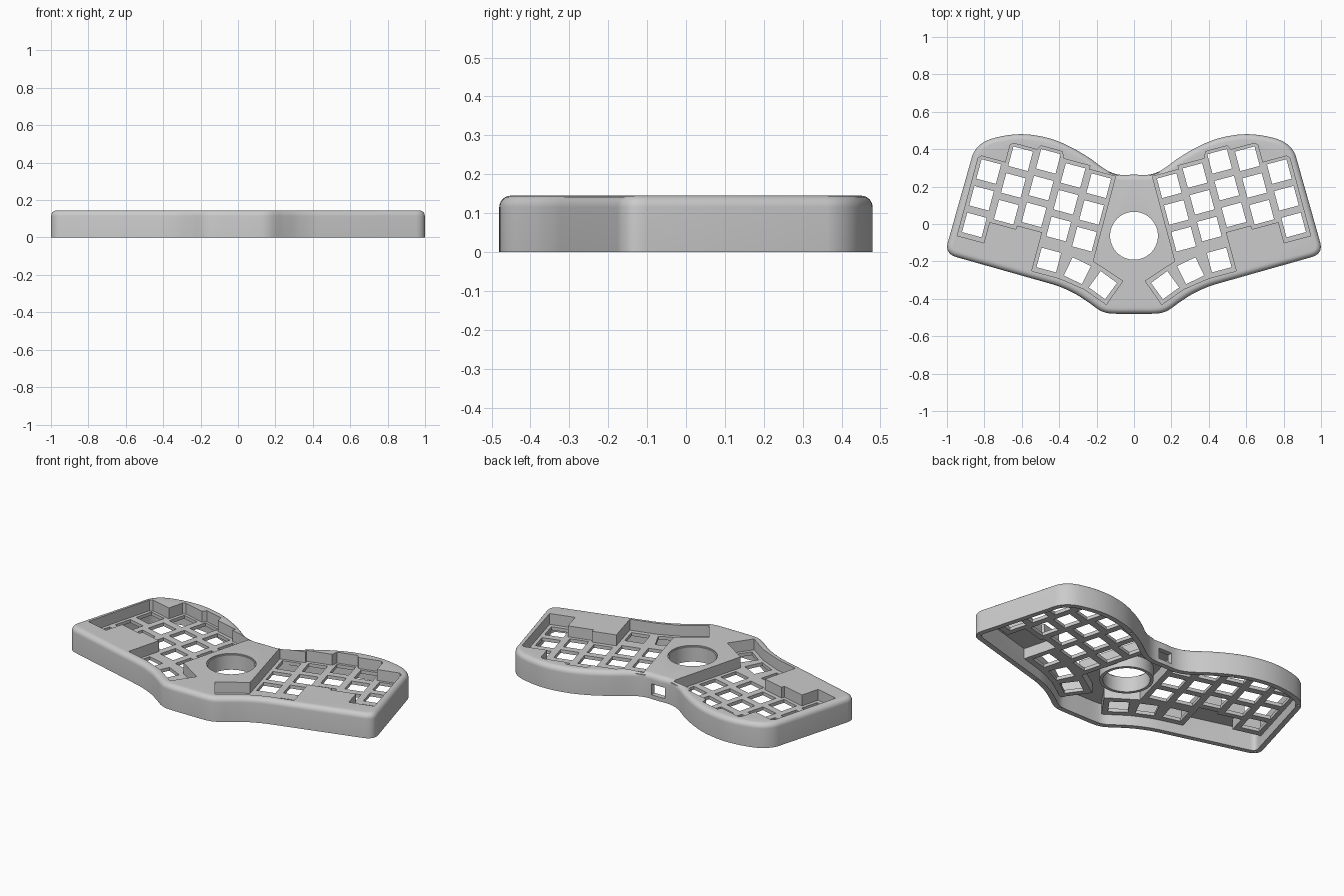
import bpy, bmesh
from math import cos, sin, pi, radians
from mathutils import Vector, Matrix

if "Cube" in bpy.data.objects:
    bpy.data.objects.remove(bpy.data.objects["Cube"])

HEIGHT, FLOOR, PLATE_BOTTOM, ROUND = 0.145, 0.08, 0.06, 0.03
TILT = Matrix.Rotation(radians(15), 2)

grey = bpy.data.materials.new("matte_grey")
grey.use_nodes = True
grey.diffuse_color = (0.6, 0.6, 0.6, 1)
grey.node_tree.nodes["Principled BSDF"].inputs["Base Color"].default_value = grey.diffuse_color


def mirrored(poly):
    return [Vector((-p.x, p.y)) for p in reversed(poly)]


def offset(poly, d):
    """Move a counter-clockwise outline outward by d."""
    out = []
    for i, p in enumerate(poly):
        a = (p - poly[i - 1]).normalized()
        b = (poly[(i + 1) % len(poly)] - p).normalized()
        n1, n2 = Vector((a.y, -a.x)), Vector((b.y, -b.x))
        out.append(p + (n1 + n2) * d / (1 + n1.dot(n2)))
    return out


def smooth_path(points, steps=6):
    """Hermite curve through the points; long spans stay straight."""
    last = len(points) - 1
    tangents = [(points[min(i + 1, last)] - points[max(i - 1, 0)]).normalized()
                for i in range(last + 1)]
    path = []
    for i in range(last):
        p, q = points[i], points[i + 1]
        length = (q - p).length
        for k in range(1 if length > 0.25 else steps):
            t = k / steps
            path.append(p * (2 * t ** 3 - 3 * t * t + 1) + q * (3 * t * t - 2 * t ** 3)
                        + tangents[i] * length * (t ** 3 - 2 * t * t + t)
                        + tangents[i + 1] * length * (t ** 3 - t * t))
    return path + [points[-1]]


def circle(centre, r, n):
    return [centre + Vector((cos(2 * pi * i / n), sin(2 * pi * i / n))) * r for i in range(n)]


def rect(centre, w, h, angle=0):
    turn = Matrix.Rotation(angle, 2)
    return [centre + turn @ Vector((x * w / 2, y * h / 2))
            for x, y in ((-1, -1), (1, -1), (1, 1), (-1, 1))]


def loft(name, stacks):
    """Closed solids, each from a stack of (outline, z) rings."""
    bm = bmesh.new()
    for stack in stacks:
        rings = [[bm.verts.new((p.x, p.y, z)) for p in poly] for poly, z in stack]
        bm.faces.new(reversed(rings[0]))
        bm.faces.new(rings[-1])
        for low, high in zip(rings, rings[1:]):
            for i in range(len(low)):
                bm.faces.new((low[i - 1], low[i], high[i], high[i - 1]))
    mesh = bpy.data.meshes.new(name)
    bm.to_mesh(mesh)
    bm.free()
    mesh.materials.append(grey)
    ob = bpy.data.objects.new(name, mesh)
    bpy.context.scene.collection.objects.link(ob)
    return ob


def prism(name, polys, z0, z1):
    return loft(name, [[(poly, z0), (poly, z1)] for poly in polys])


def combine(body, tool, operation):
    mod = body.modifiers.new(tool.name, 'BOOLEAN')
    mod.object, mod.operation, mod.solver = tool, operation, 'EXACT'
    bpy.context.view_layer.objects.active = body
    bpy.ops.object.modifier_apply(modifier=mod.name)
    bpy.data.objects.remove(tool)


# Outer outline, right half from back centre to front centre
half = smooth_path([Vector(p) for p in (
    (0, .264), (.08, .264), (.145, .287), (.246, .358), (.353, .419), (.46, .46), (.594, .48),
    (.727, .465), (.815, .43), (.865, .364), (.996, -.1), (.993, -.147), (.953, -.176),
    (.433, -.323), (.326, -.367), (.246, -.417), (.18, -.463), (.13, -.478), (0, -.48))])
outline = mirrored(half) + half[1:-1]
outline.reverse()

# Key well outline, in axes tilted with the key columns
well = [TILT @ Vector(p) for p in (
    (.161, .22), (.161, -.25), (-.021, -.31), (.032, -.454), (.168, -.405), (.311, -.384),
    (.463, -.384), (.463, -.17), (.602, -.17), (.602, -.19), (.749, -.19), (.749, -.305),
    (.896, -.305), (.896, .125), (.882, .14), (.749, .14), (.749, .235), (.735, .25),
    (.602, .25), (.59, .275), (.47, .275), (.455, .24), (.308, .24), (.308, .22))]
wells = [well, mirrored(well)]

# Key holes: five staggered columns of three and three fanned thumb keys
keys = [(.235 + .147 * c, top - .148 * r, 0)
        for c, top in enumerate((.149, .166, .205, .18, .07)) for r in range(3)]
keys += [(.39, -.304, 0), (.228, -.32, 11), (.076, -.359, 21)]
holes = [rect(TILT @ Vector((u, v)), .108, .108, radians(15 + a)) for u, v, a in keys]
holes += [mirrored(h) for h in holes]

# Case shell with rounded top edge, well walls and ball socket
ball = Vector((0, -.063))
rounding = [(offset(outline, -ROUND * (1 - cos(a))), HEIGHT - ROUND * (1 - sin(a)))
            for a in (pi / 2 * k / 6 for k in range(7))]
case = loft("keyboard_case", [[(outline, 0)] + rounding])
combine(case, prism("cavity", [offset(outline, -.03)], -.05, .122), 'DIFFERENCE')
combine(case, prism("well_walls", [offset(w, .013) for w in wells], PLATE_BOTTOM, .132), 'UNION')
combine(case, prism("socket_wall", [circle(ball, .146, 64)], .05, .132), 'UNION')

# Openings
combine(case, prism("well_cut", wells, FLOOR, .3), 'DIFFERENCE')
combine(case, prism("key_cut", holes, .03, .12), 'DIFFERENCE')
combine(case, prism("ball_cut", [circle(ball, .128, 64)], -.1, .3), 'DIFFERENCE')
combine(case, prism("ball_rim", [circle(ball, .134, 64)], .138, .3), 'DIFFERENCE')
combine(case, prism("port_cut", [rect(Vector((0, .25)), .09, .12)], .025, .09), 'DIFFERENCE')

# Screw holes in the bottom rim
rim = offset(outline, -.015)
spots = [(x * s, y) for s in (1, -1)
         for x, y in ((.98, -.15), (.84, .4), (.35, .42), (.43, -.32), (.14, -.47))]
screws = [circle(min(rim, key=lambda p: (p - Vector(s)).length), .007, 12) for s in spots]
combine(case, prism("screw_cut", screws, -.05, .04), 'DIFFERENCE')

bpy.ops.object.select_all(action='DESELECT')
case.select_set(True)
bpy.context.view_layer.objects.active = case
bpy.ops.object.shade_smooth_by_angle(angle=radians(30))
